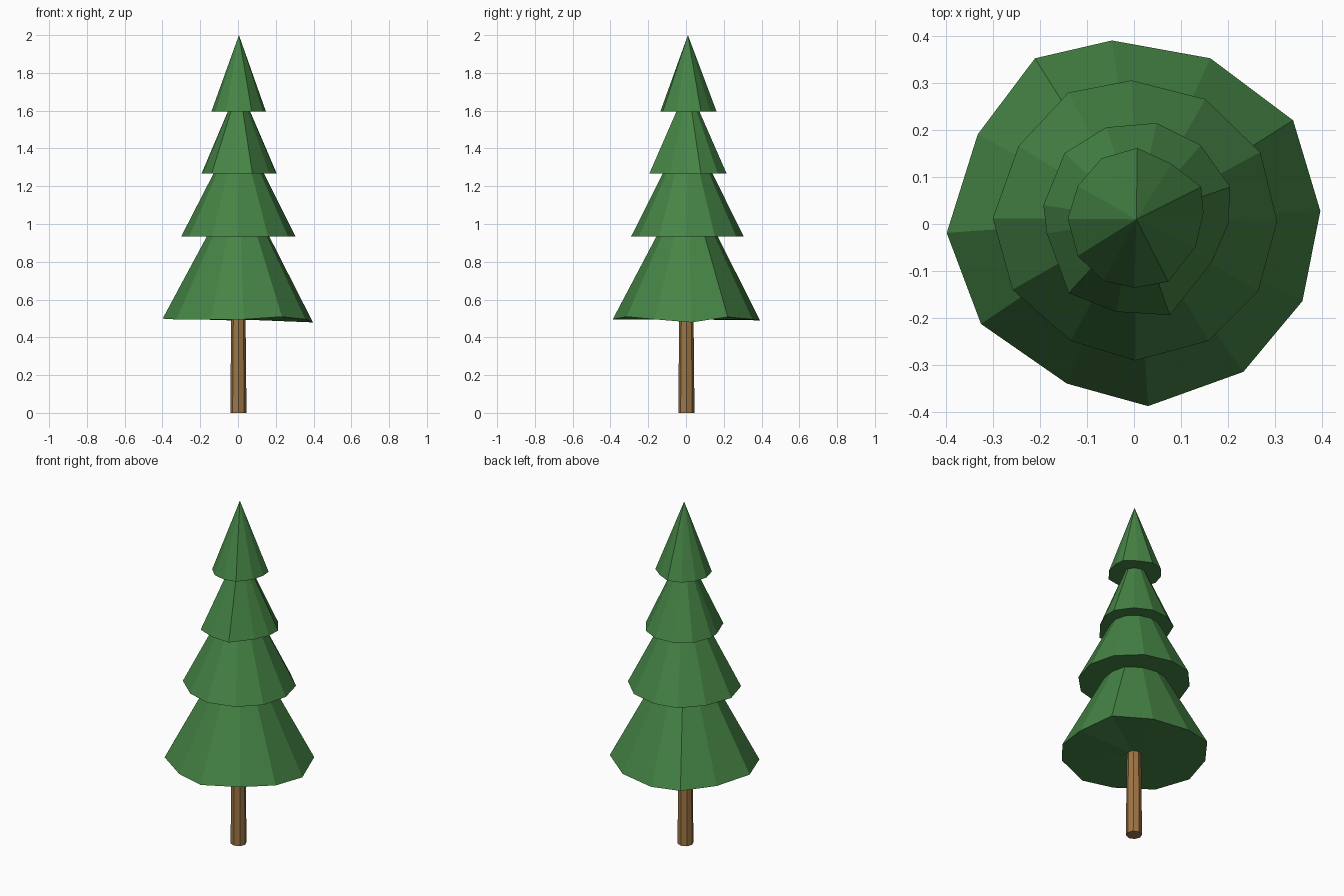
import bpy, bmesh
from mathutils import Vector

if "Cube" in bpy.data.objects:
    bpy.data.objects.remove(bpy.data.objects["Cube"])


def material(name, color):
    m = bpy.data.materials.new(name)
    m.diffuse_color = (*color, 1)
    m.use_nodes = True
    m.node_tree.nodes["Principled BSDF"].inputs["Base Color"].default_value = m.diffuse_color
    return m


green = material("needles", (0.06, 0.23, 0.06))
brown = material("bark", (0.35, 0.18, 0.06))


def finish(bm, name, mat):
    bmesh.ops.recalc_face_normals(bm, faces=bm.faces)
    mesh = bpy.data.meshes.new(name)
    bm.to_mesh(mesh)
    bm.free()
    mesh.materials.append(mat)
    bpy.context.collection.objects.link(bpy.data.objects.new(name, mesh))


def branch_tier(name, rim, z, apex_z, lift=None):
    """Twelve-sided irregular cone with a closed underside."""
    bm = bmesh.new()
    lift = lift or [0] * len(rim)
    ring = [bm.verts.new((x, y, z + dz)) for (x, y), dz in zip(rim, lift)]
    apex = bm.verts.new((0.005, 0.01, apex_z))
    base = bm.verts.new((0, 0, z))
    for a, b in zip(ring, ring[1:] + ring[:1]):
        bm.faces.new((a, b, apex))
        bm.faces.new((b, a, base))
    finish(bm, name, mat=green)


# Four hand-cut tiers, each rim listed clockwise from the back left
branch_tier("bottom_tier", [
    (-.211, .353), (-.047, .391), (.163, .353), (.339, .221), (.397, .028), (.359, -.164),
    (.233, -.315), (.03, -.388), (-.143, -.34), (-.326, -.213), (-.399, -.019), (-.333, .191)],
    0.495, 1.25, [0, -.005, 0, .013, -.016, 0, .014, 0, 0, 0, .004, 0])
branch_tier("lower_middle_tier", [
    (-.14, .28), (-.005, .306), (.152, .266), (.269, .153), (.305, .006), (.265, -.143),
    (.159, -.249), (.003, -.291), (-.135, -.249), (-.259, -.14), (-.301, .012), (-.246, .166)],
    0.933, 1.53)
branch_tier("upper_middle_tier", [
    (-.059, .206), (.048, .215), (.142, .168), (.205, .079), (.201, 0), (.165, -.083),
    (.076, -.194), (-.039, -.187), (-.139, -.147), (-.186, -.02), (-.193, .04), (-.148, .151)],
    1.267, 1.735)
branch_tier("top_tier", [
    (-.069, .14), (.007, .162), (.08, .128), (.143, .079), (.148, .023), (.131, -.049),
    (.073, -.123), (.001, -.136), (-.065, -.121), (-.12, -.068), (-.141, .011), (-.12, .081)],
    1.595, 2.0)

# Slightly tapered trunk running up into the bottom tier
bm = bmesh.new()
bmesh.ops.create_cone(bm, cap_ends=True, segments=8, radius1=0.043, radius2=0.037, depth=0.6)
bmesh.ops.translate(bm, verts=bm.verts, vec=Vector((0.002, 0.002, 0.3)))
finish(bm, "trunk", brown)
